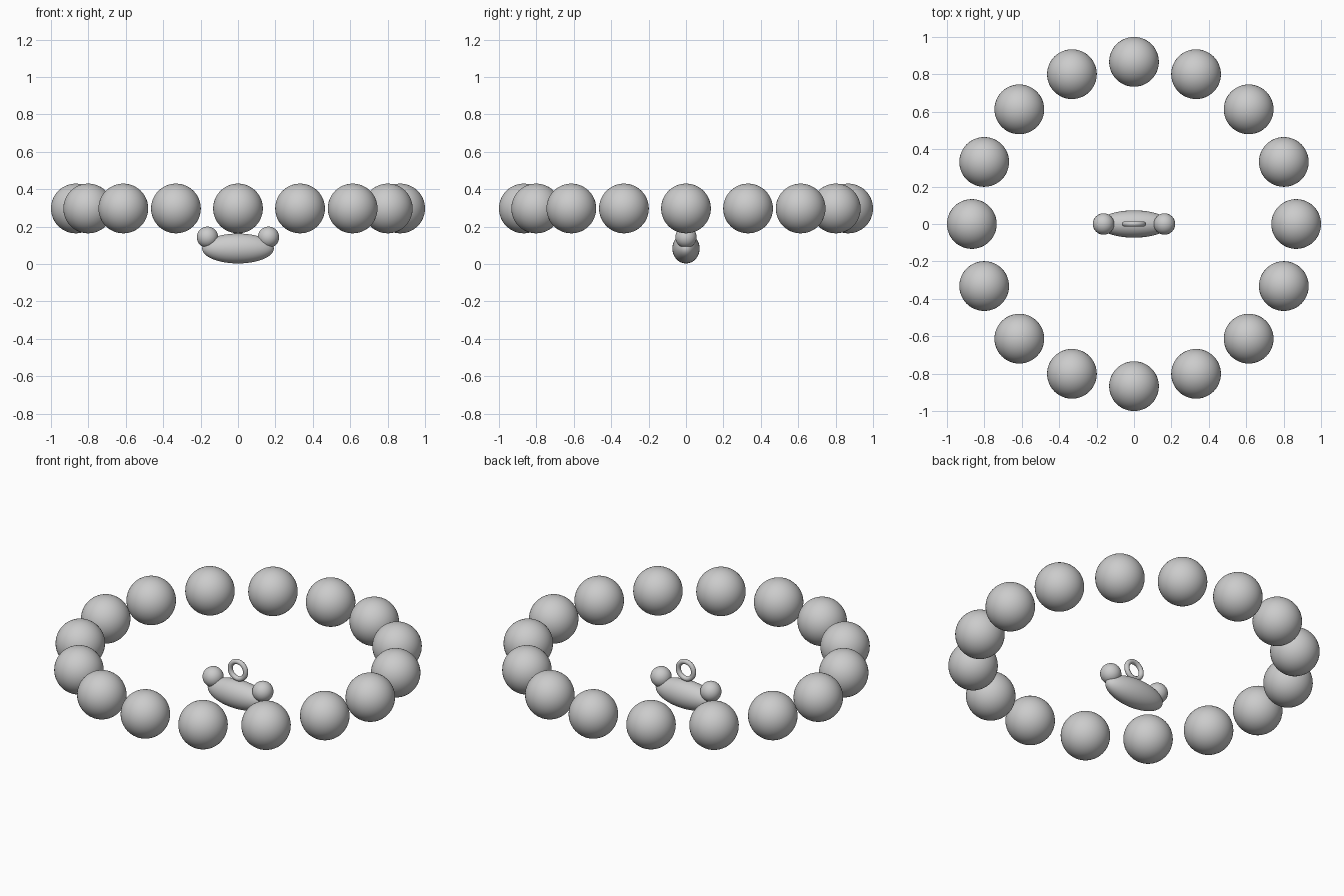
import bpy, math

if "Cube" in bpy.data.objects:
    bpy.data.objects.remove(bpy.data.objects["Cube"])


def ball(name, loc, size, seg=48, rings=24):
    bpy.ops.mesh.primitive_uv_sphere_add(segments=seg, ring_count=rings, radius=1, location=loc)
    ob = bpy.context.object
    ob.name = name
    ob.scale = size
    bpy.ops.object.transform_apply(location=False, rotation=False, scale=True)
    bpy.ops.object.shade_smooth()
    return ob


# ring of beads
COUNT, RING, BEAD = 16, 0.867, 0.133
for i in range(COUNT):
    a = 2 * math.pi * i / COUNT
    ball(f"bead_{i + 1}", (RING * math.cos(a), RING * math.sin(a), 0.297), (BEAD,) * 3)

# charm body: long rounded pod
ball("charm_body", (0, 0, 0.083), (0.192, 0.073, 0.08))

# round knobs at both ends of the charm
for side, x in (("left", -0.163), ("right", 0.163)):
    ball(f"charm_knob_{side}", (x, 0, 0.143), (0.057,) * 3)

# hanging loop standing upright on the charm
bpy.ops.mesh.primitive_torus_add(major_radius=0.05, minor_radius=0.014, major_segments=48,
                                 minor_segments=16, location=(0, 0, 0.225),
                                 rotation=(math.pi / 2, 0, 0))
bpy.context.object.name = "charm_loop"
bpy.ops.object.shade_smooth()
